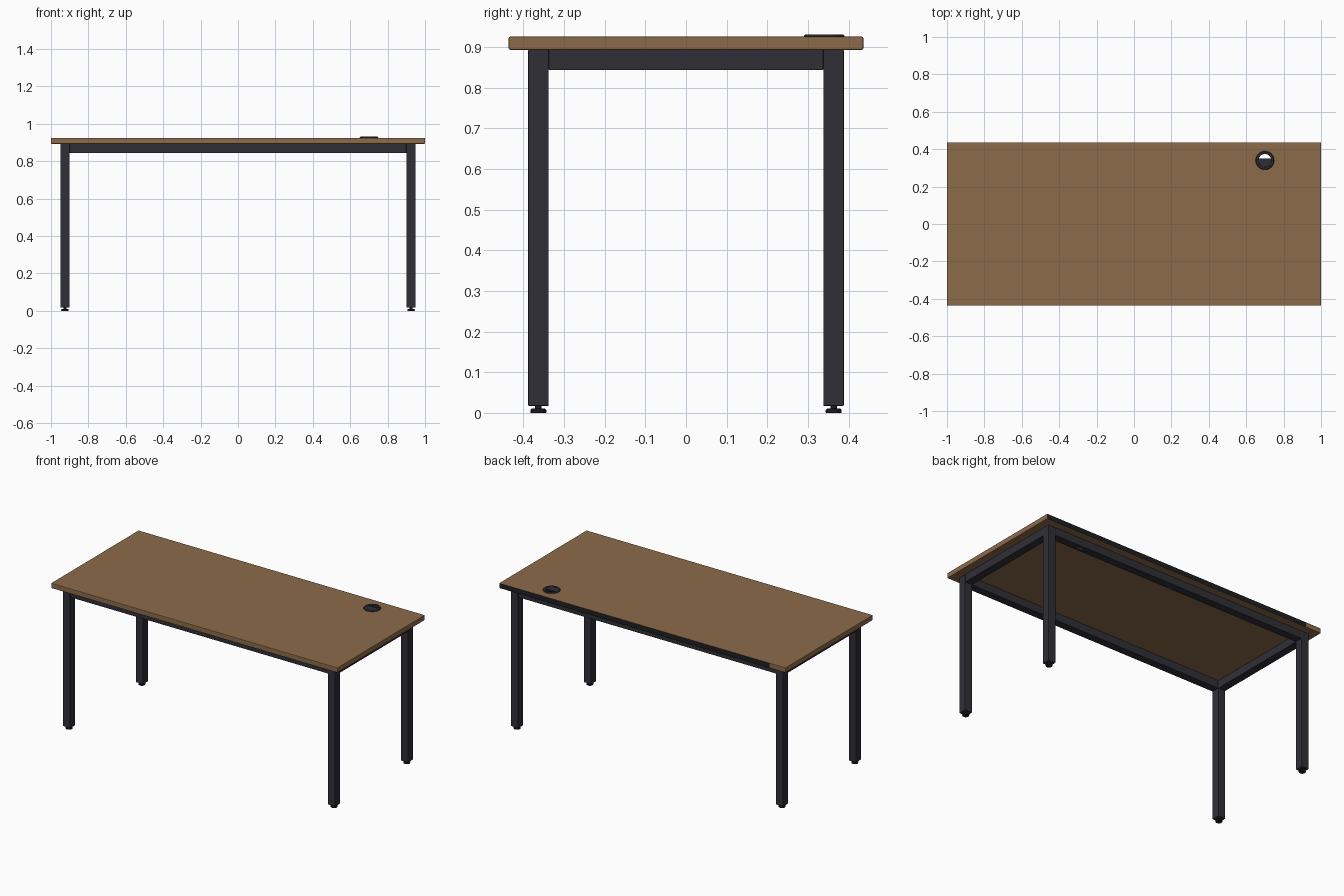
import bpy, bmesh, math
from mathutils import Matrix

if "Cube" in bpy.data.objects:
    bpy.data.objects.remove(bpy.data.objects["Cube"], do_unlink=True)


def material(name, rgb):
    mat = bpy.data.materials.new(name)
    mat.use_nodes = True
    mat.diffuse_color = (*rgb, 1)
    mat.node_tree.nodes["Principled BSDF"].inputs["Base Color"].default_value = (*rgb, 1)
    return mat


wood = material("brown wood", (0.262, 0.147, 0.069))
metal = material("dark grey metal", (0.028, 0.028, 0.037))
plastic = material("black plastic", (0.014, 0.014, 0.017))


def finish(bm, name, *mats, smooth=False):
    bmesh.ops.recalc_face_normals(bm, faces=bm.faces)
    mesh = bpy.data.meshes.new(name)
    bm.to_mesh(mesh)
    bm.free()
    for mat in mats:
        mesh.materials.append(mat)
    obj = bpy.data.objects.new(name, mesh)
    bpy.context.collection.objects.link(obj)
    if smooth:
        bpy.ops.object.select_all(action="DESELECT")
        obj.select_set(True)
        bpy.context.view_layer.objects.active = obj
        bpy.ops.object.shade_smooth_by_angle(angle=math.radians(35))
    return obj


def box_mesh(center, size, bevel):
    bm = bmesh.new()
    bmesh.ops.create_cube(bm, size=1, matrix=Matrix.Translation(center) @ Matrix.Diagonal((*size, 1)))
    bmesh.ops.bevel(bm, geom=bm.edges[:], offset=bevel, segments=2, profile=0.5, affect="EDGES")
    return bm


def box(name, center, size, mat, bevel=0.002):
    return finish(box_mesh(center, size, bevel), name, mat)


def lathe(name, x, y, profile, mat, sides=32):
    bm = bmesh.new()
    verts = [bm.verts.new((x + r, y, z)) for r, z in profile]
    edges = [bm.edges.new(pair) for pair in zip(verts, verts[1:])]
    bmesh.ops.spin(bm, geom=verts + edges, cent=(x, y, 0), axis=(0, 0, 1),
                   angle=math.tau, steps=sides, use_duplicate=False)
    bmesh.ops.remove_doubles(bm, verts=bm.verts, dist=0.0001)
    return finish(bm, name, mat, smooth=True)


# Sizes of the desk
HALF_X, HALF_Y = 1.0, 0.436
TOP_LOW, TOP_HIGH = 0.893, 0.925
TUBE = 0.05
LEG_X, LEG_Y, LEG_LOW = 0.925, 0.363, 0.017
HOLE_X, HOLE_Y = 0.70, 0.34

# Table top with a dark band along most of the back edge
bm = box_mesh((0, 0, (TOP_LOW + TOP_HIGH) / 2),
              (2 * HALF_X, 2 * HALF_Y, TOP_HIGH - TOP_LOW), 0.003)
bmesh.ops.bisect_plane(bm, geom=bm.verts[:] + bm.edges[:] + bm.faces[:],
                       plane_co=(-0.89, 0, 0), plane_no=(1, 0, 0))
bm.normal_update()
for face in bm.faces:
    if face.normal.y > 0.5 and face.calc_center_median().x > -0.89:
        face.material_index = 1
table_top = finish(bm, "table_top", wood, plastic)

# Legs with levelling feet
for sx, side in ((-1, "right"), (1, "left")):
    for sy, end in ((-1, "front"), (1, "back")):
        x, y = sx * LEG_X, sy * LEG_Y
        box(f"{end}_{side}_leg", (x, y, (LEG_LOW + TOP_LOW) / 2),
            (TUBE, TUBE, TOP_LOW - LEG_LOW), metal)
        lathe(f"{end}_{side}_foot", x, y,
              [(0, 0), (0.019, 0), (0.02, 0.002), (0.02, 0.007), (0.016, 0.011),
               (0.008, 0.011), (0.008, 0.02), (0, 0.02)], plastic, 24)

# Rails joining the legs under the top
rail_z = TOP_LOW - TUBE / 2
for s, side in ((-1, "right"), (1, "left")):
    box(f"{side}_rail", (s * LEG_X, 0, rail_z), (TUBE, 2 * LEG_Y - TUBE, TUBE), metal)
front_rail, back_rail = [
    box(f"{end}_rail", (0, s * LEG_Y, rail_z), (2 * LEG_X - TUBE, TUBE, TUBE), metal)
    for s, end in ((-1, "front"), (1, "back"))]

# Cable grommet with a low domed rim
grommet = lathe("cable_grommet", HOLE_X, HOLE_Y,
                [(0, 0.89), (0.039, 0.89), (0.039, 0.924), (0.05, 0.924), (0.05, 0.927),
                 (0.046, 0.931), (0.037, 0.931), (0.036, 0.929), (0, 0.929)], metal, 40)

# Half-moon cable slot
bm = bmesh.new()
start = math.asin(0.011 / 0.034)
arc = [start + (math.pi - 2 * start) * i / 12 for i in range(13)]
base = bm.faces.new([bm.verts.new((HOLE_X + 0.034 * math.cos(a), HOLE_Y + 0.034 * math.sin(a), 0.8))
                     for a in arc])
lifted = bmesh.ops.extrude_face_region(bm, geom=[base])["geom"]
bmesh.ops.translate(bm, vec=(0, 0, 0.2), verts=[v for v in lifted if isinstance(v, bmesh.types.BMVert)])
slot = finish(bm, "slot_cutter", plastic)
slot.hide_render = True
slot.hide_set(True)
for target in (table_top, back_rail, grommet):
    cut = target.modifiers.new("cable slot", "BOOLEAN")
    cut.operation = "DIFFERENCE"
    cut.solver = "EXACT"
    cut.object = slot
